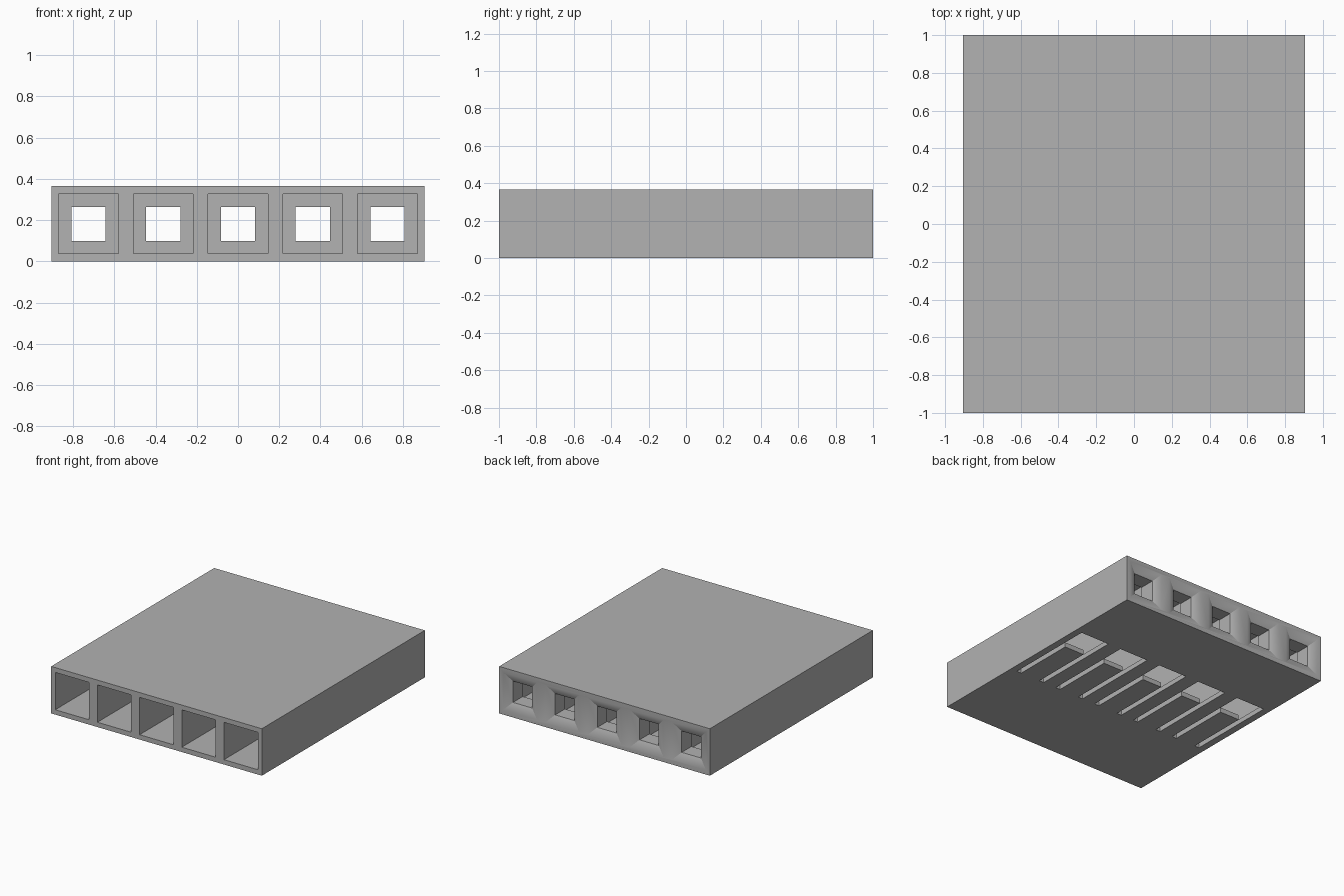
import bpy, bmesh

if "Cube" in bpy.data.objects:
    bpy.data.objects.remove(bpy.data.objects["Cube"], do_unlink=True)

WIDTH, LENGTH, HEIGHT = 1.81, 2.0, 0.365
PITCH, CELLS = 0.3625, 5
MID = HEIGHT / 2
centres = [(i - (CELLS - 1) / 2) * PITCH for i in range(CELLS)]

grey = bpy.data.materials.new("housing grey")
grey.use_nodes = True
colour = (0.445, 0.445, 0.445, 1)
grey.diffuse_color = colour
grey.node_tree.nodes["Principled BSDF"].inputs["Base Color"].default_value = colour


def make_object(name, bm):
    bmesh.ops.recalc_face_normals(bm, faces=bm.faces)
    mesh = bpy.data.meshes.new(name)
    bm.to_mesh(mesh)
    bm.free()
    mesh.materials.append(grey)
    obj = bpy.data.objects.new(name, mesh)
    bpy.context.collection.objects.link(obj)
    return obj


def loft(bm, rings):
    """Skin closed rings of points and cap both ends."""
    rows = [[bm.verts.new(p) for p in ring] for ring in rings]
    n = len(rows[0])
    for a, b in zip(rows, rows[1:]):
        for i in range(n):
            j = (i + 1) % n
            bm.faces.new((a[i], a[j], b[j], b[i]))
    bm.faces.new(rows[0])
    bm.faces.new(rows[-1])


def square(x, y, half):
    return [(x + sx * half, y, MID + sz * half)
            for sx, sz in ((-1, -1), (1, -1), (1, 1), (-1, 1))]


# Solid housing block
bm = bmesh.new()
bmesh.ops.create_cube(bm, size=1)
for v in bm.verts:
    v.co.x *= WIDTH
    v.co.y *= LENGTH
    v.co.z = v.co.z * HEIGHT + MID
housing = make_object("connector_housing", bm)

# Channels: wide socket, narrow pin passage, shallow funnel at the back
bm = bmesh.new()
channel = [(-1.05, 0.145), (0.85, 0.145), (0.85, 0.0825),
           (0.97, 0.0825), (1.0, 0.145), (1.02, 0.1867)]
channel[-1] = (1.01, 0.1658)
for x in centres:
    loft(bm, [square(x, y, half) for y, half in channel])
channels = make_object("channel_cutter", bm)

# U-shaped cuts underneath that free the latch tongues
bm = bmesh.new()
outer, tongue = 0.125, 0.085
front, tip, back = -0.29, 0.2, 0.43
outline = [(-outer, front), (-tongue, front), (-tongue, tip), (tongue, tip),
           (tongue, front), (outer, front), (outer, back), (-outer, back)]
for x in centres:
    loft(bm, [[(x + px, py, z) for px, py in outline] for z in (-0.05, 0.1)])
latches = make_object("latch_cutter", bm)

# Cut the block and discard the cutters
bpy.context.view_layer.objects.active = housing
for cutter in (channels, latches):
    mod = housing.modifiers.new("cut", "BOOLEAN")
    mod.operation = "DIFFERENCE"
    mod.solver = "EXACT"
    mod.object = cutter
    bpy.ops.object.modifier_apply(modifier=mod.name)
    bpy.data.objects.remove(cutter, do_unlink=True)

bpy.ops.object.select_all(action="DESELECT")
housing.select_set(True)
bpy.ops.object.shade_smooth_by_angle()
